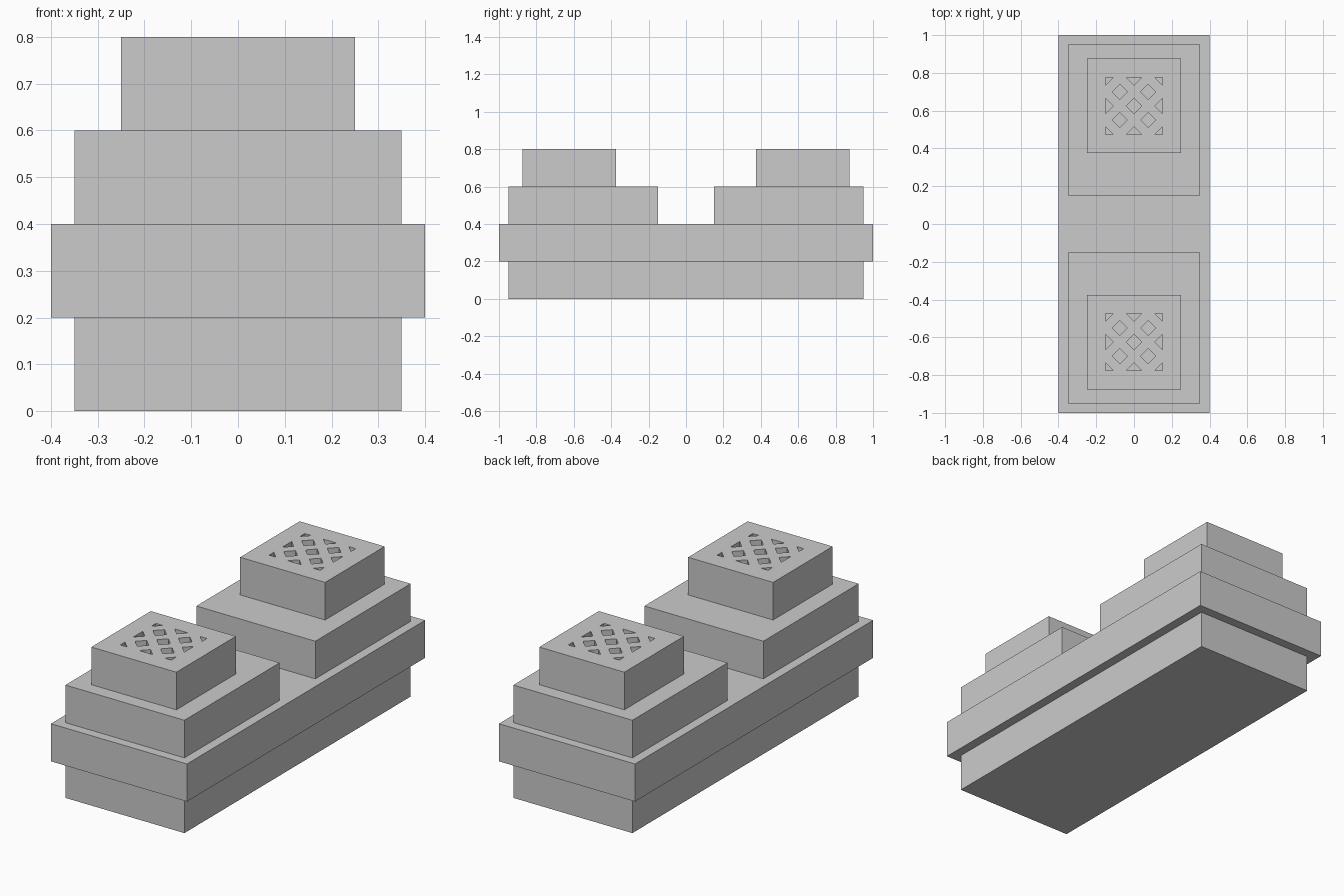
import bpy
import bmesh

if "Cube" in bpy.data.objects:
    bpy.data.objects.remove(bpy.data.objects["Cube"])


def box(name, x0, x1, y0, y1, z0, z1):
    bpy.ops.mesh.primitive_cube_add(
        size=1, location=((x0 + x1) / 2, (y0 + y1) / 2, (z0 + z1) / 2))
    ob = bpy.context.object
    ob.name = name
    ob.scale = (x1 - x0, y1 - y0, z1 - z0)
    bpy.ops.object.transform_apply(location=False, rotation=False, scale=True)
    return ob


def lattice_cutter(cy, top, depth, half=0.15, r=0.04):
    """Prisms for the gaps of a diagonal lattice, clipped to a square."""
    bm = bmesh.new()
    h = half / 2
    centres = [(i * half, j * half) for i in (-1, 0, 1) for j in (-1, 0, 1)]
    centres += [(i * h, j * h) for i in (-1, 1) for j in (-1, 1)]
    for cx, dy in centres:
        pts = []
        for ox, oy in ((r, 0), (0, r), (-r, 0), (0, -r)):
            p = (max(-half, min(half, cx + ox)), max(-half, min(half, dy + oy)))
            if p not in pts:
                pts.append(p)
        face = bm.faces.new([bm.verts.new((x, cy + y, top - depth)) for x, y in pts])
        ext = bmesh.ops.extrude_face_region(bm, geom=[face])
        up = [v for v in ext["geom"] if isinstance(v, bmesh.types.BMVert)]
        bmesh.ops.translate(bm, verts=up, vec=(0, 0, depth + 0.05))
    bmesh.ops.recalc_face_normals(bm, faces=bm.faces)
    me = bpy.data.meshes.new("grille_cutter")
    bm.to_mesh(me)
    bm.free()
    ob = bpy.data.objects.new("grille_cutter", me)
    bpy.context.collection.objects.link(ob)
    ob.hide_render = True
    return ob


# Base plinth and wider main slab
box("base", -0.35, 0.35, -0.95, 0.95, 0, 0.2)
box("main_slab", -0.4, 0.4, -1, 1, 0.2, 0.4)

# Front and back towers: wide step plus a cap with a lattice grille
for side, s in (("front", -1), ("back", 1)):
    y0, y1 = sorted((s * 0.15, s * 0.95))
    box(side + "_step", -0.35, 0.35, y0, y1, 0.4, 0.6)
    cy = s * 0.625
    cap = box(side + "_grille_cap", -0.25, 0.25, cy - 0.25, cy + 0.25, 0.6, 0.8)
    cutter = lattice_cutter(cy, 0.8, 0.05)
    mod = cap.modifiers.new("grille", 'BOOLEAN')
    mod.operation = 'DIFFERENCE'
    mod.solver = 'EXACT'
    mod.object = cutter
    bpy.context.view_layer.objects.active = cap
    bpy.ops.object.modifier_apply(modifier=mod.name)
    bpy.data.objects.remove(cutter)
